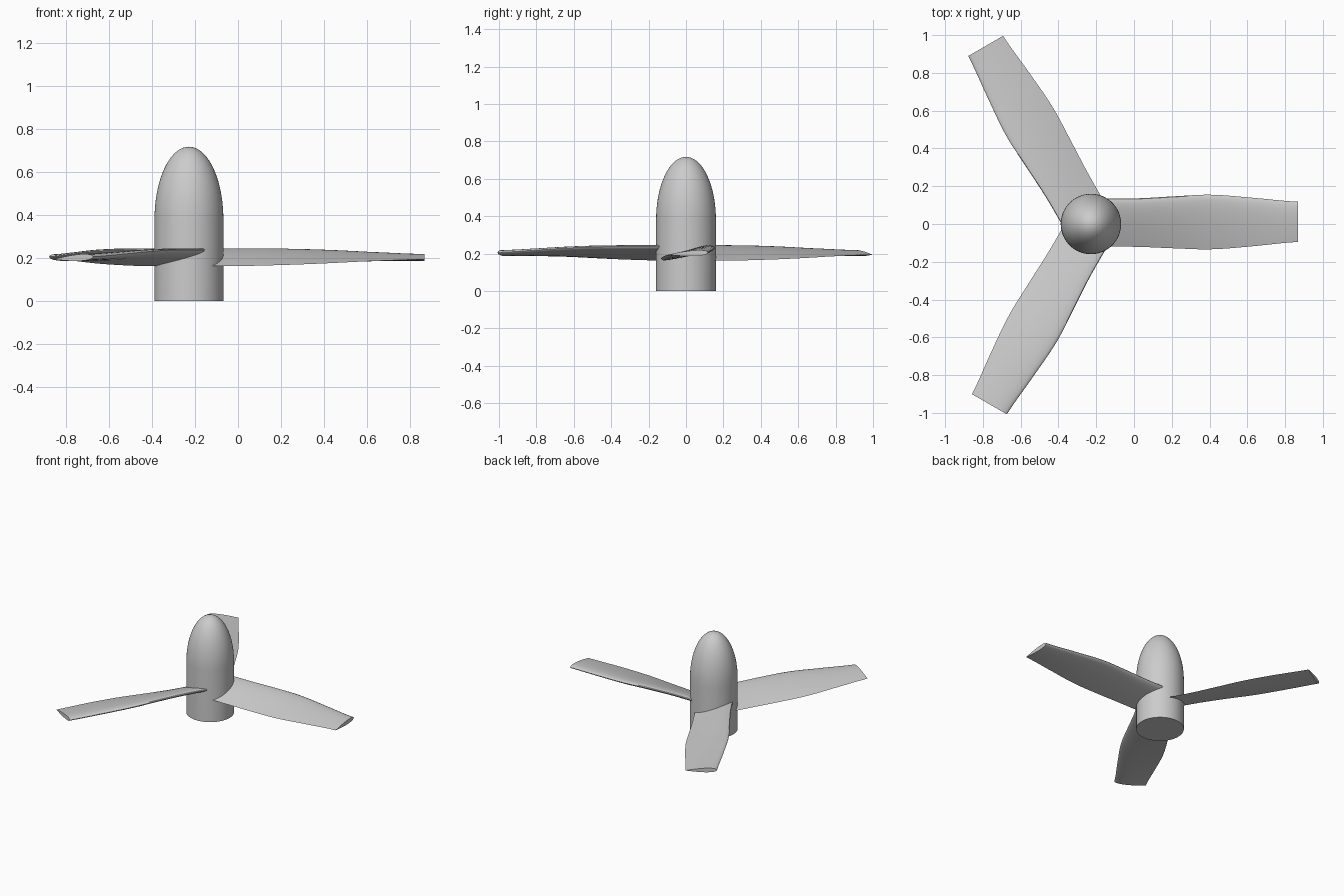
import bpy, bmesh, math
from mathutils import Matrix

if "Cube" in bpy.data.objects:
    bpy.data.objects.remove(bpy.data.objects["Cube"])

CX = -0.228       # hub axis position
HUB_R = 0.16

def make_object(name, bm):
    bmesh.ops.recalc_face_normals(bm, faces=bm.faces)
    mesh = bpy.data.meshes.new(name)
    bm.to_mesh(mesh)
    bm.free()
    obj = bpy.data.objects.new(name, mesh)
    bpy.context.collection.objects.link(obj)
    bpy.ops.object.select_all(action='DESELECT')
    obj.select_set(True)
    bpy.context.view_layer.objects.active = obj
    bpy.ops.object.shade_smooth_by_angle(angle=math.radians(40))
    return obj

def bridge(bm, a, b):
    n = len(a)
    for i in range(n):
        bm.faces.new((a[i], a[(i + 1) % n], b[(i + 1) % n], b[i]))

# Hub: straight cylinder with a half-ellipse nose
def make_hub(z0=0.38, top=0.717, seg=64, steps=20):
    bm = bmesh.new()
    profile = [(HUB_R, 0.0)]
    for i in range(steps):
        t = math.pi / 2 * i / steps
        profile.append((HUB_R * math.cos(t), z0 + (top - z0) * math.sin(t)))
    rings = [[bm.verts.new((CX + r * math.cos(2 * math.pi * k / seg),
                            r * math.sin(2 * math.pi * k / seg), z))
              for k in range(seg)] for r, z in profile]
    for a, b in zip(rings, rings[1:]):
        bridge(bm, a, b)
    bm.faces.new(rings[0])
    tip = bm.verts.new((CX, 0, top))
    for k in range(seg):
        bm.faces.new((rings[-1][k], rings[-1][(k + 1) % seg], tip))
    return make_object("hub", bm)

# Blade stations: radius, trailing y, trailing z, leading y, leading z, thickness
STATIONS = [
    (0.06, -0.120, 0.162, 0.135, 0.238, 0.036),
    (0.25, -0.121, 0.163, 0.136, 0.238, 0.036),
    (0.45, -0.129, 0.168, 0.147, 0.236, 0.036),
    (0.63, -0.134, 0.175, 0.155, 0.230, 0.036),
    (0.83, -0.120, 0.185, 0.141, 0.219, 0.034),
    (1.095, -0.095, 0.194, 0.118, 0.206, 0.031),
]

def spline(p, q, r, s, t):
    return [0.5 * (2 * b + (c - a) * t + (2 * a - 5 * b + 4 * c - d) * t * t
                   + (3 * b - a - 3 * c + d) * t ** 3)
            for a, b, c, d in zip(p, q, r, s)]

def smooth_stations(sub=6):
    last = len(STATIONS) - 1
    out = []
    for i in range(last):
        pts = [STATIONS[min(max(j, 0), last)] for j in range(i - 1, i + 3)]
        for k in range(sub):
            row = spline(*pts, k / sub)
            row[0] = pts[1][0] + (pts[2][0] - pts[1][0]) * k / sub
            out.append(row)
    return out + [list(STATIONS[-1])]

# Airfoil loop: u = 0 at the blunt leading edge, 1 at the thin trailing edge
def airfoil(n=14):
    def half(u):
        return 5 * (0.2969 * math.sqrt(u) - 0.126 * u - 0.3516 * u ** 2
                    + 0.2843 * u ** 3 - 0.1036 * u ** 4)
    us = [(1 - math.cos(math.pi * i / n)) / 2 for i in range(n + 1)]
    return [(u, half(u)) for u in us] + [(u, -half(u)) for u in us[-2:0:-1]]

def make_blade(name, angle):
    bm = bmesh.new()
    foil = airfoil()
    rings = [[bm.verts.new((r, ly + (ty - ly) * u, lz + (tz - lz) * u + h * th))
              for u, h in foil] for r, ty, tz, ly, lz, th in smooth_stations()]
    for a, b in zip(rings, rings[1:]):
        bridge(bm, a, b)
    bm.faces.new(rings[0])
    bm.faces.new(rings[-1])
    bm.transform(Matrix.Translation((CX, 0, 0)) @ Matrix.Rotation(angle, 4, 'Z'))
    return make_object(name, bm)

make_hub()
for i in range(3):
    make_blade(f"blade_{i + 1}", math.radians(120 * i))
